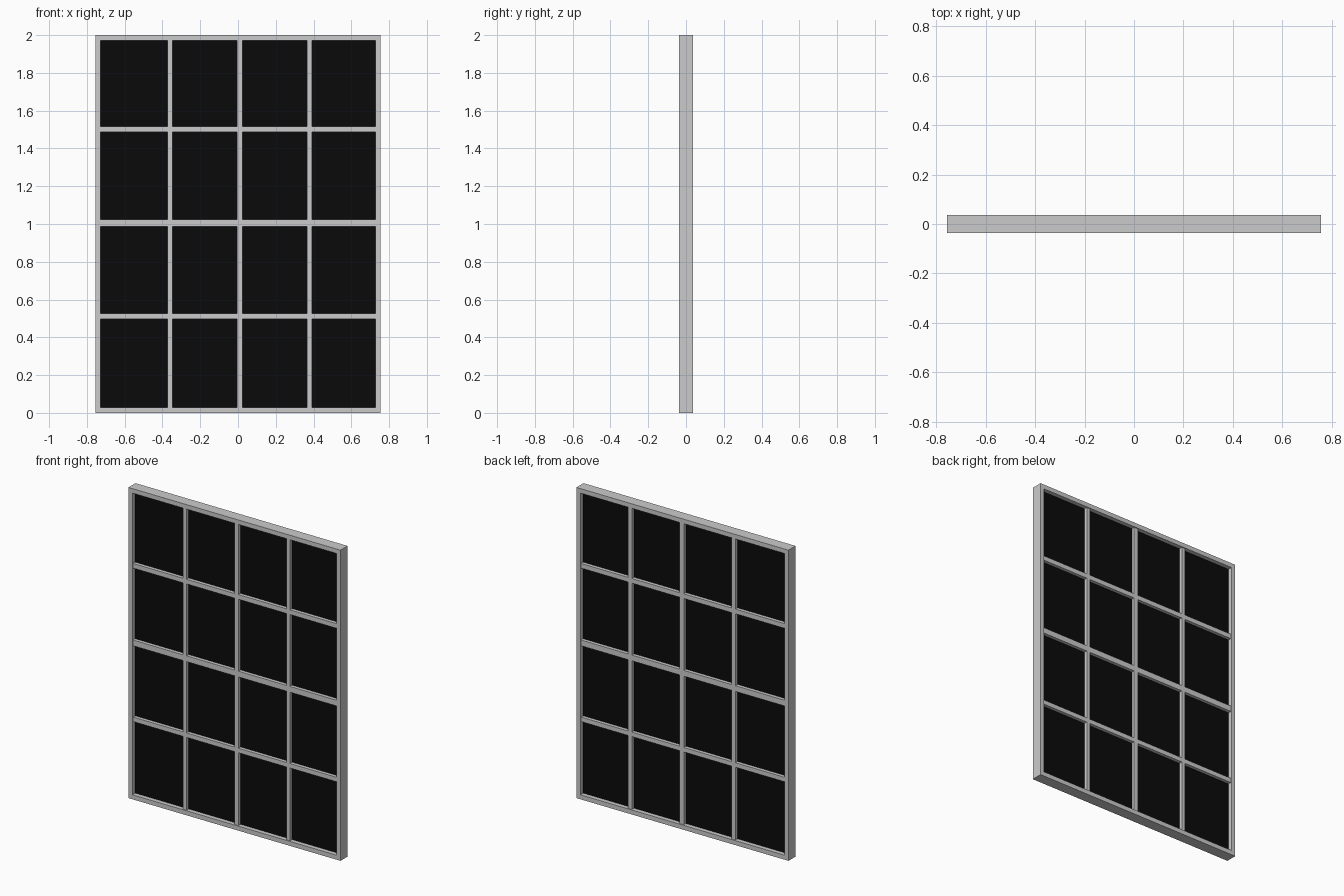
import bpy

if "Cube" in bpy.data.objects:
    bpy.data.objects.remove(bpy.data.objects["Cube"])

W, H, D = 0.755, 2.0, 0.036      # half width, height, half depth
BAR, GLASS = 0.030, 0.008        # half depths of bars and glass
X0, X1, Z0, Z1 = -0.727, 0.727, 0.029, 1.971   # opening


def box(name, x0, x1, z0, z1, half_depth):
    bpy.ops.mesh.primitive_cube_add(
        size=1, location=((x0 + x1) / 2, 0, (z0 + z1) / 2))
    ob = bpy.context.object
    ob.name = name
    ob.scale = (x1 - x0, 2 * half_depth, z1 - z0)
    bpy.ops.object.transform_apply(location=False, rotation=False, scale=True)
    return ob


# Outer frame: one solid with the opening cut through
frame = box("outer_frame", -W, W, 0, H, D)
cutter = box("opening_cutter", X0, X1, Z0, Z1, 0.2)
cutter.hide_render = True
cutter.hide_set(True)
mod = frame.modifiers.new("opening", 'BOOLEAN')
mod.operation = 'DIFFERENCE'
mod.solver = 'EXACT'
mod.object = cutter

# Glazing bars
v_bars = [(-0.372, -0.346), (-0.005, 0.024), (0.365, 0.391)]
h_bars = [(0.498, 0.527), (0.986, 1.023), (1.486, 1.516)]
for a, b in v_bars:
    box("vertical_bar", a, b, Z0, Z1, BAR)
for a, b in h_bars:
    box("horizontal_bar", X0, X1, a, b, BAR)

# Dark glass pane in each cell
black = bpy.data.materials.new("dark_glass")
black.diffuse_color = (0.003, 0.003, 0.003, 1)
black.use_nodes = True
black.node_tree.nodes["Principled BSDF"].inputs["Base Color"].default_value = black.diffuse_color


def gaps(lo, bars, hi):
    edges = [lo] + [e for bar in bars for e in bar] + [hi]
    return list(zip(edges[::2], edges[1::2]))


for xa, xb in gaps(X0, v_bars, X1):
    for za, zb in gaps(Z0, h_bars, Z1):
        box("glass_pane", xa, xb, za, zb, GLASS).data.materials.append(black)
